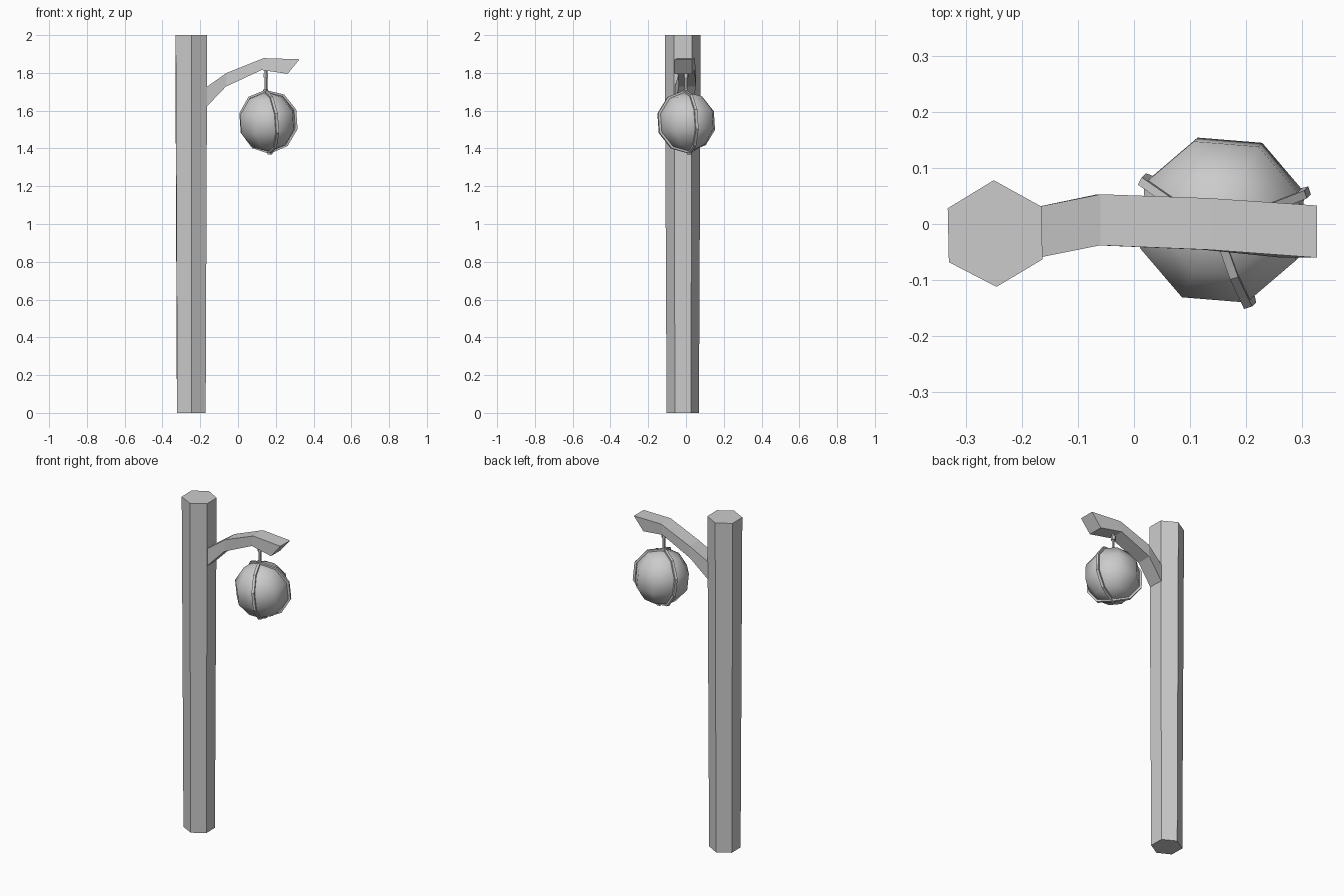
import bpy, bmesh, math
from mathutils import Vector, Matrix

if "Cube" in bpy.data.objects:
    bpy.data.objects.remove(bpy.data.objects["Cube"])


def make_object(name, bm, matrix=None, smooth=False):
    if matrix:
        bm.transform(matrix)
    bmesh.ops.recalc_face_normals(bm, faces=bm.faces)
    for f in bm.faces:
        f.smooth = smooth
    mesh = bpy.data.meshes.new(name)
    bm.to_mesh(mesh)
    bm.free()
    obj = bpy.data.objects.new(name, mesh)
    bpy.context.collection.objects.link(obj)
    return obj


def loft(name, sections, matrix=None):
    """Skin a list of equal-length sections and cap both ends."""
    bm = bmesh.new()
    rings = [[bm.verts.new(p) for p in s] for s in sections]
    n = len(rings[0])
    for a, b in zip(rings, rings[1:]):
        for i in range(n):
            j = (i + 1) % n
            bm.faces.new((a[i], a[j], b[j], b[i]))
    bm.faces.new(rings[0])
    bm.faces.new(rings[-1])
    return make_object(name, bm, matrix)


def rod(name, a, b, radius, sides=6):
    a, b = Vector(a), Vector(b)
    bm = bmesh.new()
    bmesh.ops.create_cone(bm, cap_ends=True, segments=sides, radius1=radius,
                          radius2=radius, depth=(b - a).length)
    rot = (b - a).to_track_quat('Z', 'Y').to_matrix().to_4x4()
    return make_object(name, bm, Matrix.Translation((a + b) / 2) @ rot)


# Hexagonal post, slightly narrower at the ground
hexagon = [(-0.25, 0.078), (-0.165, 0.031), (-0.163, -0.063),
           (-0.245, -0.112), (-0.33, -0.068), (-0.332, 0.028)]
cx, cy = -0.247, -0.018
loft("post", [[(cx + (x - cx) * s, cy + (y - cy) * s, z) for x, y in hexagon]
              for z, s in ((0, 0.9), (2, 1))])

# Bent arm: top point, bottom point, then y range of each section
arm = [((-0.18, 1.716), (-0.18, 1.606), -0.062, 0.029),
       ((-0.06, 1.80), (-0.065, 1.727), -0.038, 0.053),
       ((0.135, 1.878), (0.125, 1.815), -0.046, 0.046),
       ((0.326, 1.872), (0.263, 1.795), -0.060, 0.033)]
loft("arm", [[(t[0], y0, t[1]), (t[0], y1, t[1]), (b[0], y1, b[1]), (b[0], y0, b[1])]
             for t, b, y0, y1 in arm])

# Hanging rod with its end collars
rod("hanger_rod", (0.148, 0, 1.82), (0.147, 0, 1.69), 0.008)
rod("hanger_collar", (0.147, 0, 1.797), (0.147, 0, 1.775), 0.014)

# Lantern globe, tilted a little
R = 0.159
bottom, top = Vector((0.168, 0.018, 1.382)), Vector((0.146, -0.004, 1.70))
tilt = Vector((0, 0, 1)).rotation_difference(top - bottom).to_matrix().to_4x4()
frame = Matrix.Translation((top + bottom) / 2) @ tilt
bm = bmesh.new()
bmesh.ops.create_uvsphere(bm, u_segments=8, v_segments=5, radius=R)
make_object("lantern_globe", bm, frame @ Matrix.Rotation(math.radians(18), 4, 'Z'), True)

# Three straps running down the globe
for k, angle in enumerate((18, 153, 288)):
    sections = []
    for i in range(6):
        t = math.radians(36 * i)
        s, c = math.sin(t), math.cos(t)
        ri, ro, w = R - 0.006, R + 0.010, 0.0075
        sections.append([(r * s, y, r * c) for r, y in
                         ((ri, -w), (ro, -w), (ro, w), (ri, w))])
    loft(f"strap_{k + 1}", sections,
         frame @ Matrix.Rotation(math.radians(angle), 4, 'Z'))

# Small knobs where the straps meet
for name, z in (("top_knob", R + 0.004), ("bottom_knob", -R - 0.004)):
    p = frame @ Vector((0, 0, z))
    q = frame @ Vector((0, 0, z * 1.06))
    rod(name, frame @ Vector((0, 0, z * 0.95)), q, 0.014)
